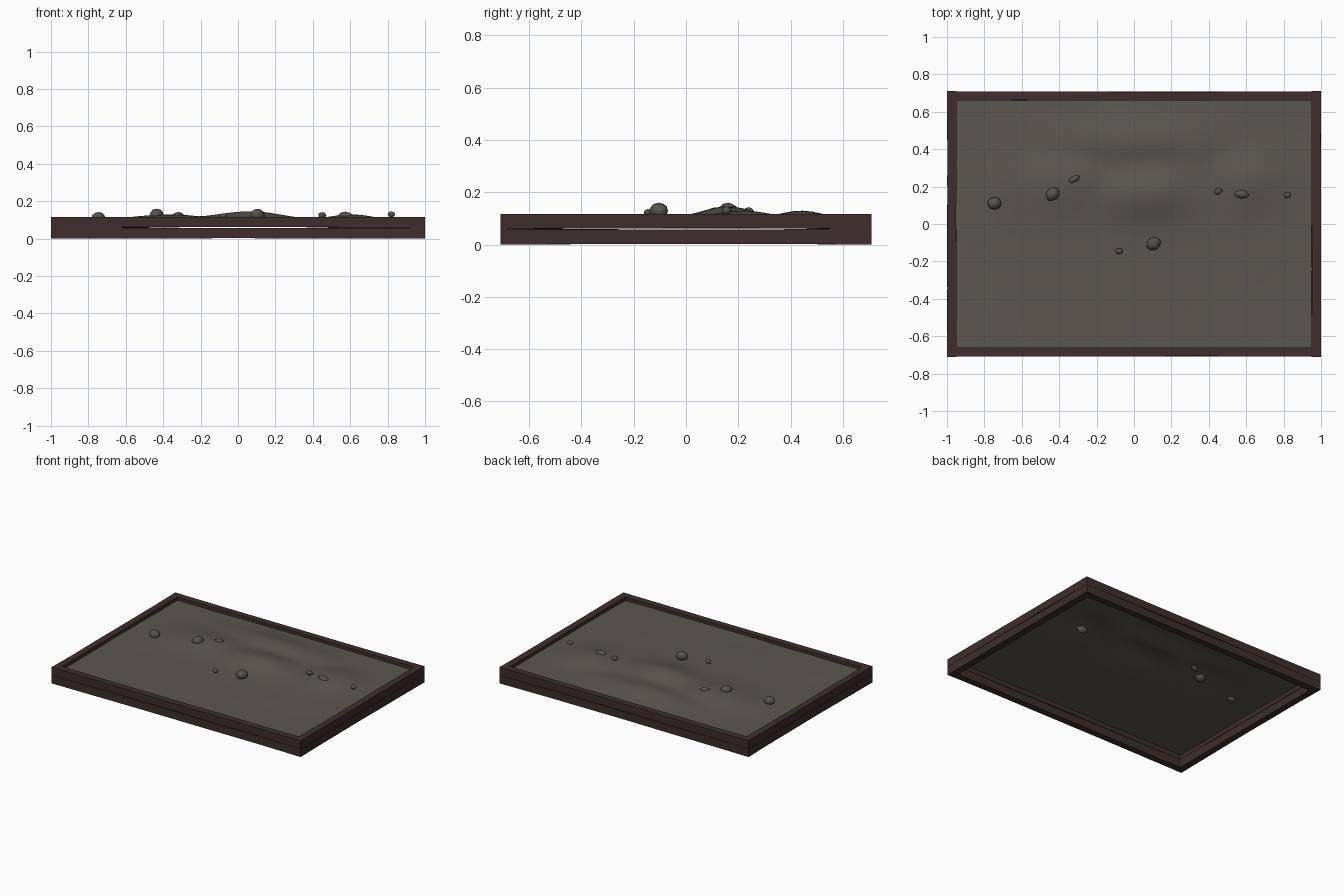
import bpy, bmesh, math, random
from mathutils import Vector, noise

if "Cube" in bpy.data.objects:
    bpy.data.objects.remove(bpy.data.objects["Cube"])

random.seed(4)

def material(name, col):
    m = bpy.data.materials.new(name)
    m.diffuse_color = (*col, 1)
    m.use_nodes = True
    m.node_tree.nodes["Principled BSDF"].inputs["Base Color"].default_value = m.diffuse_color
    return m

WOOD = material("dark wood", (0.050, 0.027, 0.027))
SOIL = material("grey soil", (0.105, 0.096, 0.082))
STONE = material("stone", (0.090, 0.087, 0.080))

def finish(bm, name, mat, smooth=None):
    me = bpy.data.meshes.new(name)
    bmesh.ops.recalc_face_normals(bm, faces=bm.faces)
    bm.to_mesh(me)
    bm.free()
    me.materials.append(mat)
    ob = bpy.data.objects.new(name, me)
    bpy.context.collection.objects.link(ob)
    if smooth:
        bpy.ops.object.select_all(action='DESELECT')
        ob.select_set(True)
        bpy.context.view_layer.objects.active = ob
        bpy.ops.object.shade_smooth_by_angle(angle=math.radians(smooth))
    return ob

# slightly warped plank, made of rings along its length
def plank(name, center, length, thick, z0, z1, along_x, segs=6):
    bm = bmesh.new()
    rings = []
    for i in range(segs + 1):
        t = i / segs
        end = i in (0, segs)
        j = lambda a: 0 if end else random.uniform(-a, a)
        bow = 0.003 * math.sin(math.pi * t)
        ring = []
        for s, z in ((-1, z0 + bow), (1, z0 + bow), (1, z1 - bow * 0.3), (-1, z1 - bow * 0.3)):
            a = (t - 0.5) * length
            # warp only inwards so the outline keeps its size
            b = s * (thick / 2 - (0 if end else random.uniform(0, 0.003)))
            p = (a, b) if along_x else (b, a)
            ring.append(bm.verts.new((center[0] + p[0], center[1] + p[1], z + j(0.0008))))
        rings.append(ring)
    for r, q in zip(rings, rings[1:]):
        for k in range(4):
            bm.faces.new((r[k], r[(k + 1) % 4], q[(k + 1) % 4], q[k]))
    bm.faces.new(rings[0])
    bm.faces.new(rings[-1])
    return finish(bm, name, WOOD)

# frame: two courses of planks on each side
for course, (z0, z1) in (("lower", (0.0, 0.0585)), ("upper", (0.0595, 0.117))):
    for side, s in (("left", -1), ("right", 1)):
        plank(f"{side}_{course}_plank", (s * 0.974, 0), 1.42, 0.052, z0, z1, False)
    for side, s in (("front", -1), ("back", 1)):
        plank(f"{side}_{course}_plank", (0, s * 0.684), 1.90, 0.050, z0, z1, True)

# soil surface: low mounds (x, y, height, x radius, y radius)
MOUNDS = [(0.06, 0.16, 0.045, 0.26, 0.13), (-0.40, 0.22, 0.033, 0.25, 0.16),
          (0.62, 0.22, 0.032, 0.18, 0.16), (0.0, 0.45, 0.032, 0.40, 0.12)]

def soil_z(x, y):
    h = max(m[2] * math.exp(-((x - m[0]) / m[3]) ** 2 - ((y - m[1]) / m[4]) ** 2) for m in MOUNDS)
    h += 0.010 * math.exp(-(x / 0.7) ** 2 - (y / 0.5) ** 2)
    return 0.092 + h + 0.004 * noise.noise(Vector((x * 4, y * 4, 0.3)))

bm = bmesh.new()
bmesh.ops.create_grid(bm, x_segments=48, y_segments=36, size=1)
for v in bm.verts:
    x, y = v.co.x * 0.955, v.co.y * 0.67
    v.co = (x, y, soil_z(x, y))
finish(bm, "soil", SOIL, 60)

# stones half sunk in the soil: x, y, long radius, short radius, turn, top height
STONES = [(-0.745, 0.11, 0.038, 0.033, 0, 0.142), (-0.435, 0.16, 0.040, 0.034, 40, 0.160),
          (-0.32, 0.24, 0.034, 0.018, 25, 0.143), (0.105, -0.105, 0.040, 0.034, 40, 0.160),
          (-0.08, -0.145, 0.020, 0.016, 0, 0.136), (0.45, 0.175, 0.022, 0.017, 20, 0.142),
          (0.575, 0.16, 0.041, 0.023, -5, 0.144), (0.82, 0.155, 0.020, 0.017, 10, 0.146)]
for n, (x, y, a, b, turn, top) in enumerate(STONES):
    bm = bmesh.new()
    bmesh.ops.create_icosphere(bm, subdivisions=2, radius=1)
    c, s = math.cos(math.radians(turn)), math.sin(math.radians(turn))
    hz = (a + b) / 2 * 0.85
    for v in bm.verts:
        k = 1 + 0.12 * noise.noise(v.co * 1.3 + Vector((n * 5, 0, 0)))
        px, py = v.co.x * a * k, v.co.y * b * k
        v.co = (x + px * c - py * s, y + px * s + py * c, top - hz + v.co.z * hz * k)
    finish(bm, f"stone_{n + 1}", STONE, 40)
